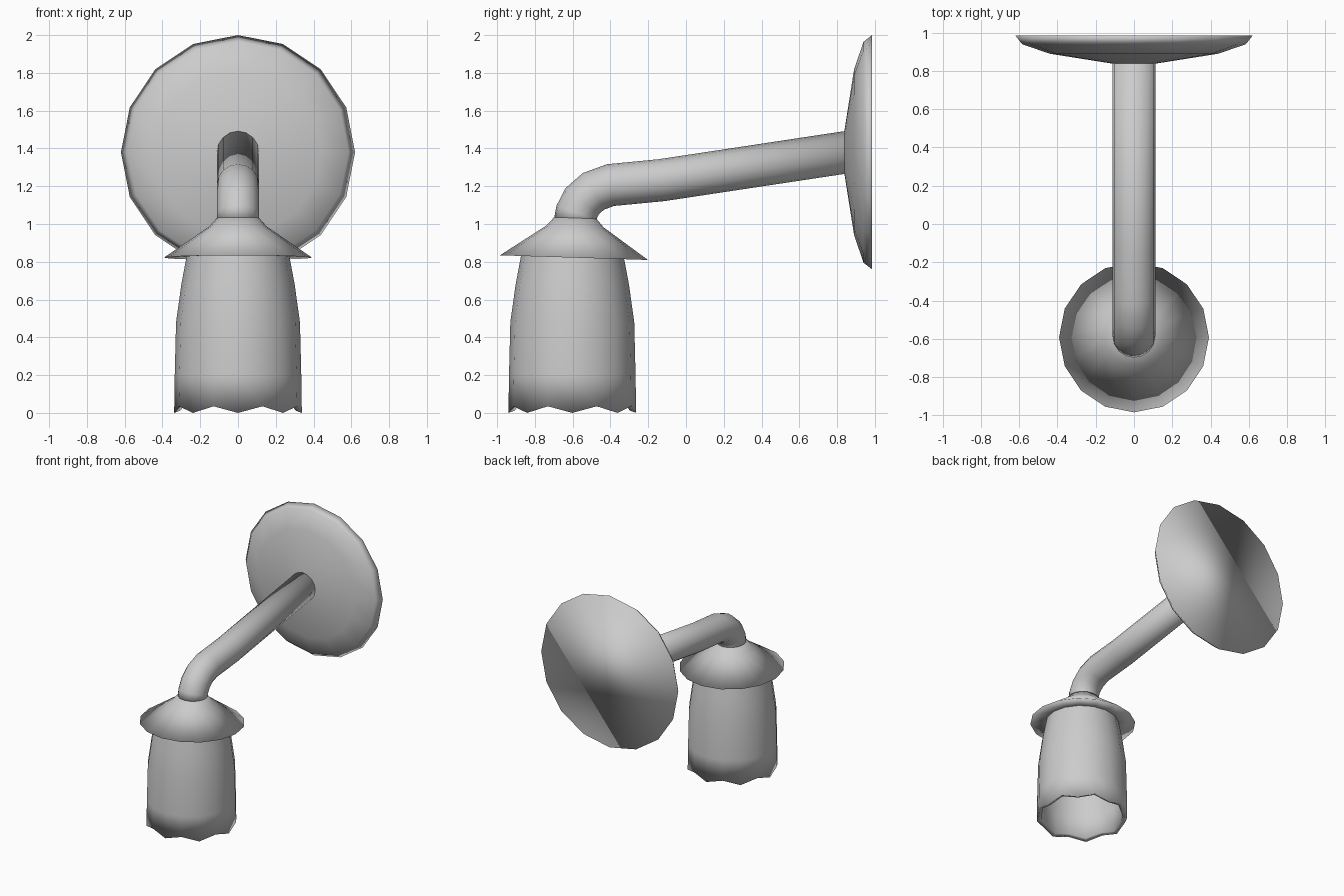
import bpy, bmesh, math
from mathutils import Vector, Matrix

if "Cube" in bpy.data.objects:
    bpy.data.objects.remove(bpy.data.objects["Cube"])

SIDES = 16


def finish(name, bm, matrix=Matrix()):
    bmesh.ops.transform(bm, matrix=matrix, verts=bm.verts)
    bmesh.ops.recalc_face_normals(bm, faces=bm.faces)
    mesh = bpy.data.meshes.new(name)
    bm.to_mesh(mesh)
    bm.free()
    for p in mesh.polygons:
        p.use_smooth = True
    ob = bpy.data.objects.new(name, mesh)
    bpy.context.collection.objects.link(ob)
    return ob


def skin(bm, rings, caps=True):
    rows = [[bm.verts.new(p) for p in ring] for ring in rings]
    n = len(rows[0])
    for a, b in zip(rows, rows[1:]):
        for i in range(n):
            j = (i + 1) % n
            bm.faces.new((a[i], a[j], b[j], b[i]))
    if caps:
        bm.faces.new(rows[0])
        bm.faces.new(rows[-1])


def ring(r, z, wave=0.0):
    # wave lifts every second vertex to make scallops
    return [Vector((r * math.cos(2 * math.pi * i / SIDES),
                    r * math.sin(2 * math.pi * i / SIDES),
                    z + wave * (i % 2))) for i in range(SIDES)]


# wall plate: shallow dish turned so its axis points to -y
bm = bmesh.new()
skin(bm, [ring(r, h) for r, h in
          [(0.62, 0), (0.585, 0.045), (0.44, 0.095), (0.11, 0.147)]])
finish("wall_plate", bm,
       Matrix.Translation((0, 0.985, 1.38)) @ Matrix.Rotation(math.pi / 2, 4, 'X'))

# bent arm: circular section swept along a path in the yz plane
path = [Vector((0, y, z)) for y, z in
        [(0.87, 1.383), (-0.13, 1.232), (-0.40, 1.206), (-0.49, 1.173),
         (-0.55, 1.12), (-0.58, 1.06), (-0.588, 1.01)]]
rings = []
for k, p in enumerate(path):
    t = (path[min(k + 1, len(path) - 1)] - path[max(k - 1, 0)]).normalized()
    side = Vector((1, 0, 0))
    up = t.cross(side)
    rings.append([p + 0.112 * (side * math.cos(2 * math.pi * i / SIDES)
                               + up * math.sin(2 * math.pi * i / SIDES))
                  for i in range(SIDES)])
bm = bmesh.new()
skin(bm, rings)
finish("arm", bm)

# flared cap above the shade, tipped slightly
bm = bmesh.new()
skin(bm, [ring(r, h) for r, h in
          [(0.112, 0.21), (0.152, 0.165), (0.392, 0.0), (0.26, 0.005)]])
finish("shade_cap", bm,
       Matrix.Translation((0, -0.593, 0.822)) @ Matrix.Rotation(math.radians(-1.8), 4, 'X'))

# glass shade: double wall with scalloped lower rim
bm = bmesh.new()
skin(bm, [ring(*p) for p in
          [(0.27, 0.84), (0.30, 0.68), (0.328, 0.48), (0.335, 0.2), (0.338, 0.0, 0.035),
           (0.305, 0.012, 0.03), (0.308, 0.2), (0.30, 0.48), (0.273, 0.68), (0.245, 0.84)]],
     caps=False)
finish("shade", bm, Matrix.Translation((0, -0.602, 0)))
